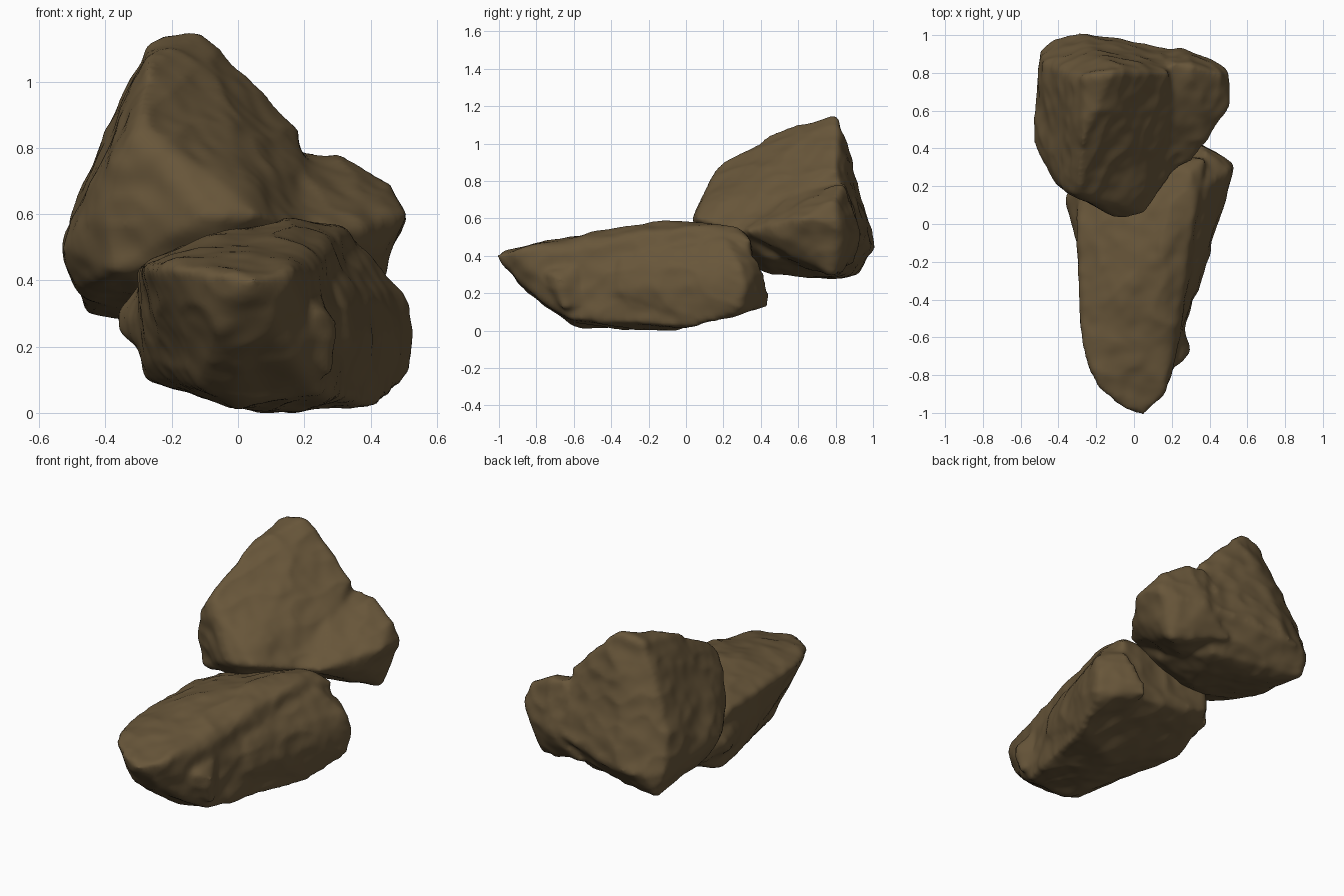
import bpy
import bmesh
from mathutils import Vector, noise

default_cube = bpy.data.objects.get("Cube")
if default_cube:
    bpy.data.objects.remove(default_cube, do_unlink=True)

# One earthy brown for both boulders
brown = bpy.data.materials.new("earth_brown")
brown.use_nodes = True
colour = (0.138, 0.093, 0.042, 1)
brown.diffuse_color = colour
brown.node_tree.nodes["Principled BSDF"].inputs["Base Color"].default_value = colour
brown.node_tree.nodes["Principled BSDF"].inputs["Roughness"].default_value = 0.9


def add_hull(bm, corners):
    """Add a convex chunk of stone around corner points given in hundredths."""
    chunk = bmesh.new()
    for corner in corners:
        chunk.verts.new(Vector(corner) / 100)
    result = bmesh.ops.convex_hull(chunk, input=chunk.verts)
    loose = {v for v in result["geom_interior"] if isinstance(v, bmesh.types.BMVert)}
    bmesh.ops.delete(chunk, geom=list(loose), context="VERTS")
    bmesh.ops.recalc_face_normals(chunk, faces=chunk.faces)
    mesh = bpy.data.meshes.new("chunk")
    chunk.to_mesh(mesh)
    chunk.free()
    bm.from_mesh(mesh)
    bpy.data.meshes.remove(mesh)


def weather(mesh, swell):
    """Push the surface in and out to give it worn dents and creases."""
    moves = []
    for v in mesh.vertices:
        p = v.co
        broad = noise.noise(p * 4)
        crease = abs(noise.noise(Vector((p.x * 6, p.y * 4, p.z * 7))))
        fine = noise.noise(p * 14)
        moves.append(v.normal * (swell + 0.01 * broad - 0.02 * crease + 0.005 * fine))
    for v, move in zip(mesh.vertices, moves):
        v.co += move


def make_rock(name, chunks):
    """Fuse the chunks into one skin, round it, then weather it."""
    bm = bmesh.new()
    for corners in chunks:
        add_hull(bm, corners)
    mesh = bpy.data.meshes.new(name)
    bm.to_mesh(mesh)
    bm.free()
    rock = bpy.data.objects.new(name, mesh)
    bpy.context.collection.objects.link(rock)
    remesh = rock.modifiers.new("fuse", "REMESH")
    remesh.mode = "VOXEL"
    remesh.voxel_size = 0.016
    soften = rock.modifiers.new("round", "SMOOTH")
    soften.factor = 0.5
    soften.iterations = 10
    graph = bpy.context.evaluated_depsgraph_get()
    skin = bpy.data.meshes.new_from_object(rock.evaluated_get(graph))
    rock.modifiers.clear()
    rock.data = skin
    bpy.data.meshes.remove(mesh)
    skin.name = name
    weather(skin, 0.01)
    skin.materials.clear()
    skin.materials.append(brown)
    for face in skin.polygons:
        face.use_smooth = True
        face.material_index = 0


# Long boulder lying along the ground, with a blunt undercut nose
lower_body = [
    (5, -101, 40), (-5, -98, 42), (-20, -86, 44), (15, -92, 43),
    (-5, -90, 25), (12, -86, 24), (-28, -66, 44), (-11, -62, 8),
    (23, -64, 42), (24, -62, 6), (0, -58, 2), (-29, -30, 36),
    (-30, 0, 44), (18, -10, 59), (-5, -40, 54), (32, 5, 56),
    (30, 28, 55), (-28, 6, 10), (25, -8, 1), (5, -10, 1),
    (42, 5, 2), (37, 34, 49), (0, 30, 50), (30, 35, 14), (-10, 37, 20),
    (-22, 37, 24), (-20, 36, 40), (-30, 24, 32),
]
lower_shoulder = [
    (53, 31, 22), (51, 29, 36), (49, 28, 10), (38, 39, 38),
    (28, 45, 13), (20, 0, 10), (20, 0, 45), (42, 5, 3),
    (45, 2, 24), (34, -36, 22), (30, -35, 38), (34, 18, 52), (22, -50, 14),
]
lower_bulge = [(-36, 14, 30), (-36, 12, 25), (-30, 28, 22), (-29, -12, 22), (-29, -8, 36),
               (-28, 25, 42), (0, 15, 20), (-25, 10, 14)]
lower_knob = [(29, -67, 27), (28, -65, 12), (12, -72, 38), (12, -56, 8), (10, -82, 30),
              (25, -57, 35), (26, -73, 30), (26, -56, 14)]
make_rock("lower_boulder", [lower_body, lower_shoulder, lower_bulge, lower_knob])

# Peaked boulder leaning on the back, sloping down to its left
upper_body = [
    (-11, 81, 115), (-27, 78, 111), (-27, 45, 105), (-30, 17, 88),
    (-33, 16, 83), (-20, 12, 70), (5, 5, 60), (-10, 4, 59), (-40, 21, 62),
    (-38, 21, 43), (-53, 42, 50), (-5, 12, 48), (8, 20, 55), (24, 32, 52),
    (-48, 85, 65), (-50, 92, 45), (-46, 92, 30), (-28, 101, 45),
    (-42, 98, 42), (-47, 50, 38), (-25, 78, 28), (10, 80, 30),
    (-5, 46, 30), (18, 42, 40), (18, 80, 85), (22, 92, 50),
]
upper_shoulder = [
    (51, 64, 60), (50, 81, 60), (40, 88, 52), (33, 83, 77),
    (20, 86, 79), (25, 94, 50), (43, 57, 48), (46, 57, 60),
    (39, 79, 29), (10, 55, 36), (10, 50, 72), (34, 47, 48),
    (33, 45, 56), (30, 32, 53), (10, 28, 57), (44, 80, 70), (5, 90, 36),
]
make_rock("upper_boulder", [upper_body, upper_shoulder])
